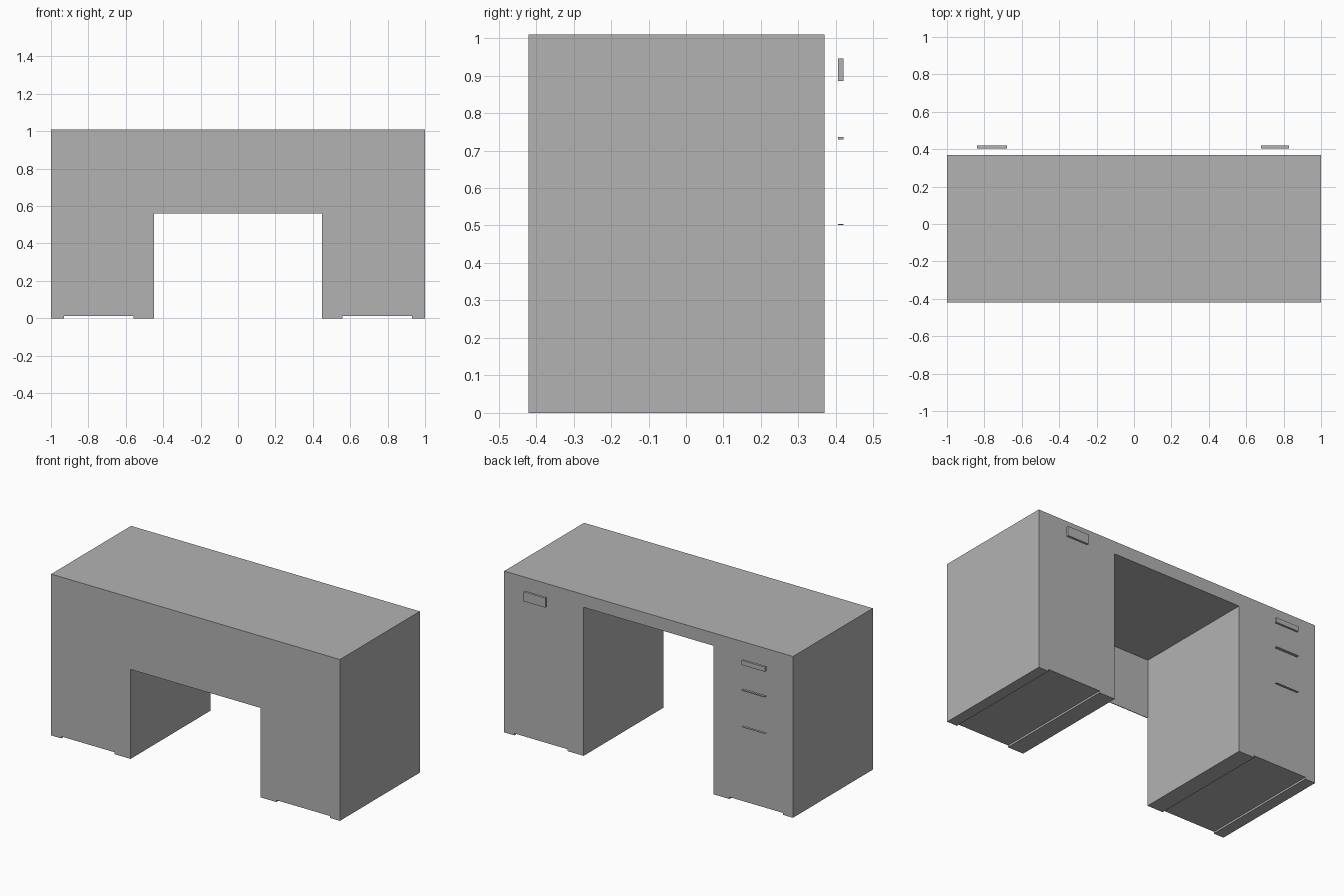
import bpy

cube = bpy.data.objects.get("Cube")
if cube:
    bpy.data.objects.remove(cube, do_unlink=True)

grey = bpy.data.materials.new("plain grey")
grey.use_nodes = True
colour = (0.45, 0.45, 0.45, 1)
grey.diffuse_color = colour
grey.node_tree.nodes["Principled BSDF"].inputs["Base Color"].default_value = colour

FRONT, BACK, TOP = -0.42, 0.37, 1.01
KNEE, UNDER, FLOOR = 0.45, 0.93, 0.012


def finish(name, verts, faces):
    mesh = bpy.data.meshes.new(name)
    mesh.from_pydata(verts, [], faces)
    mesh.materials.append(grey)
    obj = bpy.data.objects.new(name, mesh)
    bpy.context.collection.objects.link(obj)
    return obj


def prism(name, profile, y0, y1):
    """Extrude an anticlockwise x-z profile from y0 to y1."""
    n = len(profile)
    verts = [(x, y, z) for y in (y0, y1) for x, z in profile]
    faces = [tuple(range(n)), tuple(reversed(range(n, 2 * n)))]
    faces += [(i, i + n, (i + 1) % n + n, (i + 1) % n) for i in range(n)]
    return finish(name, verts, faces)


def bar(name, x0, x1, y0, y1, z0, z1):
    return prism(name, [(x0, z0), (x1, z0), (x1, z1), (x0, z1)], y0, y1)


# Desk carcass: top and two pedestals, each with a shallow groove underneath
half = [(KNEE, UNDER), (KNEE, 0), (0.56, 0), (0.56, FLOOR),
        (0.93, FLOOR), (0.93, 0), (1, 0), (1, TOP)]
mirrored = [(-x, z) for x, z in reversed(half)]
prism("desk_carcass", half + mirrored, FRONT, BACK)

# Thin panel closing the upper part of the knee space
bar("modesty_panel", -KNEE, KNEE, FRONT, FRONT + 0.004, 0.56, UNDER)

# Handles standing off the drawer side
bar("cupboard_handle", 0.68, 0.83, 0.405, 0.42, 0.885, 0.945)
for name, z, height in (("top", 0.905, 0.03), ("middle", 0.733, 0.007), ("bottom", 0.503, 0.003)):
    bar(name + "_drawer_handle", -0.84, -0.68, 0.405, 0.42, z - height / 2, z + height / 2)
